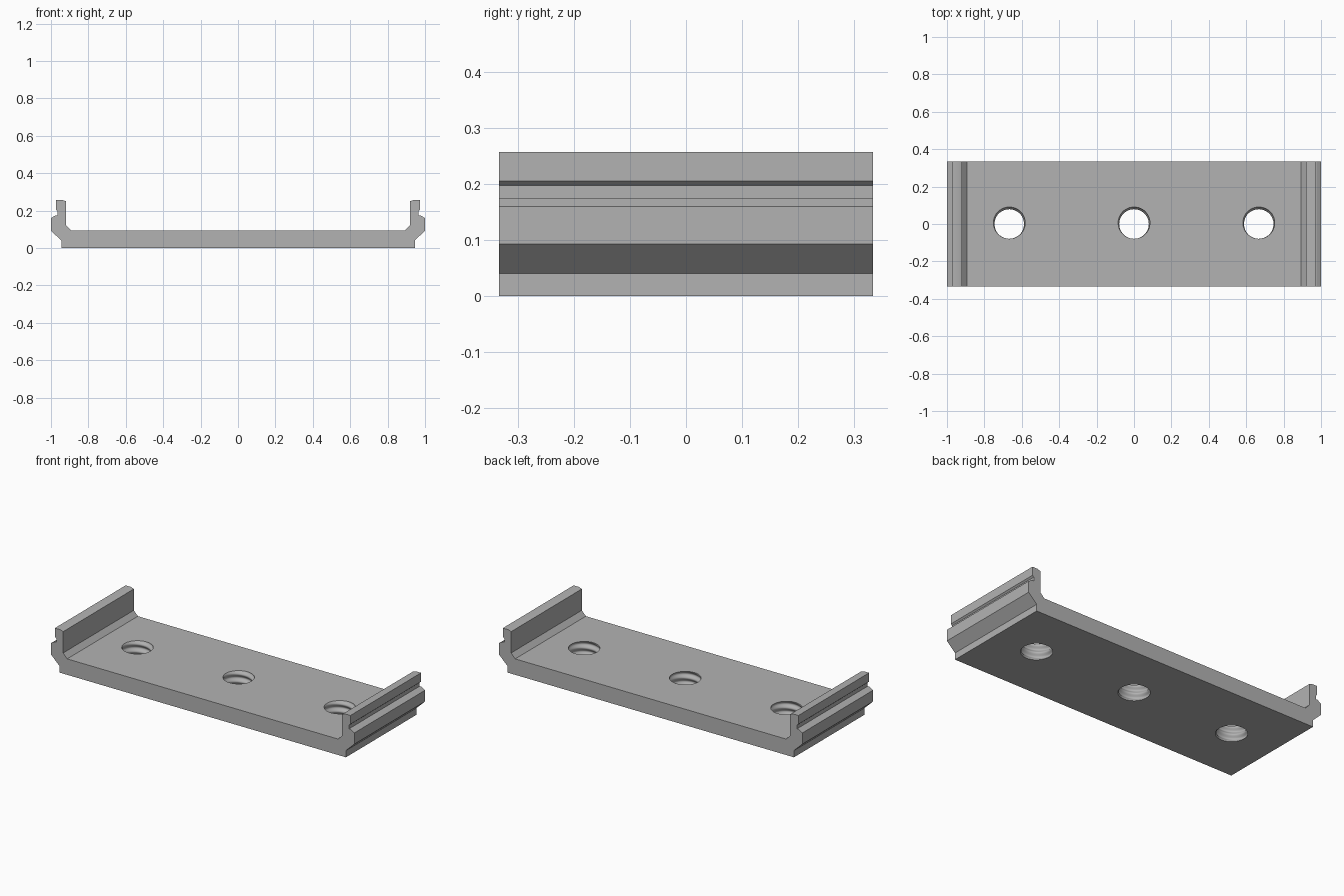
import bpy, bmesh, math

if "Cube" in bpy.data.objects:
    bpy.data.objects.remove(bpy.data.objects["Cube"])

THICK, HALF_D = 0.095, 0.333
grey = bpy.data.materials.new("plain_grey")
grey.diffuse_color = (0.45, 0.45, 0.45, 1)
grey.use_nodes = True
grey.node_tree.nodes["Principled BSDF"].inputs["Base Color"].default_value = grey.diffuse_color


def make_object(name, bm):
    bmesh.ops.recalc_face_normals(bm, faces=bm.faces)
    mesh = bpy.data.meshes.new(name)
    bm.to_mesh(mesh)
    bm.free()
    mesh.materials.append(grey)
    ob = bpy.data.objects.new(name, mesh)
    bpy.context.collection.objects.link(ob)
    return ob


# Channel: half profile (x, z), mirrored and extruded along y
half = [(0.945, 0), (0.945, 0.04), (1, 0.093), (1, 0.16), (0.975, 0.175),
        (0.965, 0.175), (0.965, 0.197), (0.974, 0.205), (0.974, 0.257),
        (0.94, 0.257), (0.92, 0.25), (0.92, 0.123), (0.893, THICK)]
profile = half + [(-x, z) for x, z in reversed(half)]
bm = bmesh.new()
face = bm.faces.new([bm.verts.new((x, -HALF_D, z)) for x, z in profile])
ext = bmesh.ops.extrude_face_region(bm, geom=[face])
bmesh.ops.translate(bm, vec=(0, 2 * HALF_D, 0),
                    verts=[v for v in ext["geom"] if isinstance(v, bmesh.types.BMVert)])
plate = make_object("channel_plate", bm)


# Threaded hole cutter: stacked rings whose radius follows a helix
def thread_cutter(name, x0, pitch=0.045, segs=48, rings=36):
    z0, z1 = -0.01, THICK + 0.01
    bm = bmesh.new()
    rows = []
    for j in range(rings + 1):
        z = z0 + (z1 - z0) * j / rings
        row = []
        for i in range(segs):
            a = 2 * math.pi * i / segs
            wave = math.cos(2 * math.pi * (z - THICK) / pitch - (a - math.pi / 2))
            r = 0.085 + 0.006 * wave
            row.append(bm.verts.new((x0 + r * math.cos(a), r * math.sin(a), z)))
        rows.append(row)
    for lo, hi in zip(rows, rows[1:]):
        for i in range(segs):
            k = (i + 1) % segs
            bm.faces.new((lo[i], lo[k], hi[k], hi[i]))
    bm.faces.new(rows[0][::-1])
    bm.faces.new(rows[-1])
    return make_object(name, bm)


# Cut the three holes
bpy.context.view_layer.objects.active = plate
for i, x in enumerate((-0.667, 0, 0.667)):
    cutter = thread_cutter(f"hole_cutter_{i + 1}", x)
    mod = plate.modifiers.new("hole", "BOOLEAN")
    mod.operation, mod.solver, mod.object = "DIFFERENCE", "EXACT", cutter
    bpy.ops.object.modifier_apply(modifier=mod.name)
    bpy.data.objects.remove(cutter)

# Smooth hole walls, crisp channel edges
plate.select_set(True)
bpy.ops.object.shade_smooth_by_angle(angle=math.radians(25))
